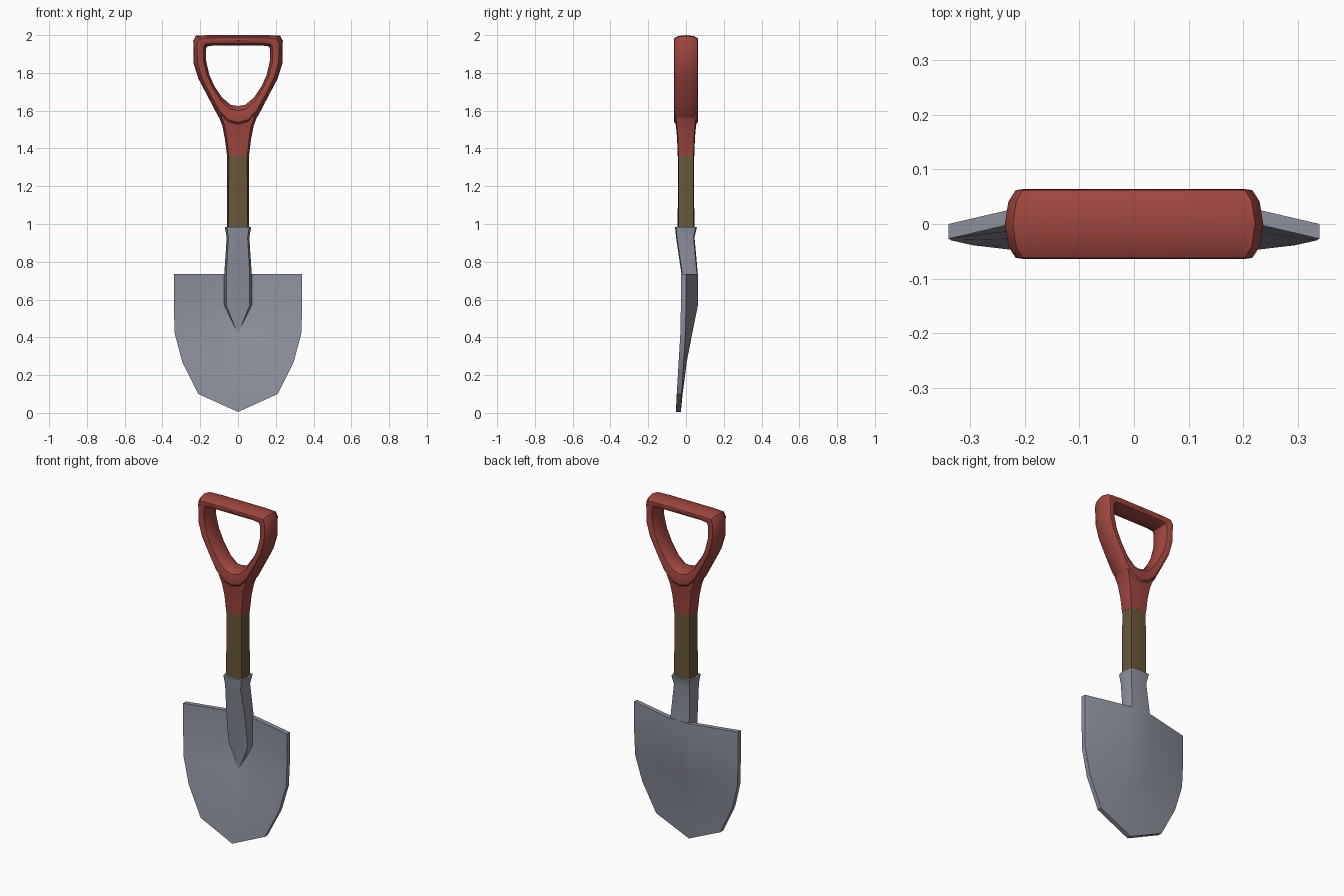
import bpy, bmesh, math

cube = bpy.data.objects.get("Cube")
if cube:
    bpy.data.objects.remove(cube)


def material(name, rgb):
    m = bpy.data.materials.new(name)
    m.use_nodes = True
    m.diffuse_color = (*rgb, 1)
    m.node_tree.nodes["Principled BSDF"].inputs["Base Color"].default_value = (*rgb, 1)
    return m


RED = material("red plastic", (0.34, 0.06, 0.05))
WOOD = material("brown wood", (0.14, 0.095, 0.042))
STEEL = material("grey steel", (0.27, 0.285, 0.34))


def finish(name, bm, mat, angle):
    bmesh.ops.recalc_face_normals(bm, faces=bm.faces)
    mesh = bpy.data.meshes.new(name)
    bm.to_mesh(mesh)
    bm.free()
    mesh.materials.append(mat)
    ob = bpy.data.objects.new(name, mesh)
    bpy.context.collection.objects.link(ob)
    bpy.ops.object.select_all(action='DESELECT')
    bpy.context.view_layer.objects.active = ob
    ob.select_set(True)
    bpy.ops.object.shade_smooth_by_angle(angle=math.radians(angle))
    return ob


def skin(bm, rings, closed):
    """Join consecutive rings of vertices with quads, capping open ends."""
    rows = [[bm.verts.new(p) for p in ring] for ring in rings]
    n = len(rows[0])
    pairs = list(zip(rows, rows[1:] + rows[:1]))
    for a, b in pairs if closed else pairs[:-1]:
        for i in range(n):
            j = (i + 1) % n
            bm.faces.new((a[i], a[j], b[j], b[i]))
    if not closed:
        bm.faces.new(rows[0])
        bm.faces.new(rows[-1])


# Boxy eight-point section shared by the shaft, handle stem and socket
SECTION = [(1, 0), (0.85, 0.9), (0, 1), (-0.85, 0.9),
           (-1, 0), (-0.85, -0.9), (0, -1), (0.85, -0.9)]


def loft(name, stations, mat, angle=35):
    """Each station is z, centre y, half width, half depth."""
    bm = bmesh.new()
    skin(bm, [[(rx * u, yc + ry * v, z) for u, v in SECTION]
              for z, yc, rx, ry in stations], False)
    return finish(name, bm, mat, angle)


# Shaft, handle stem and socket running into the blade
loft("wooden_shaft", [(0.95, 0, 0.059, 0.044), (1.36, 0, 0.057, 0.043)], WOOD)
loft("handle_stem", [(1.36, 0, 0.058, 0.044), (1.45, 0, 0.069, 0.047),
                     (1.52, 0, 0.083, 0.053), (1.575, 0, 0.104, 0.061),
                     (1.605, 0, 0.08, 0.05)], RED)
loft("socket", [(0.985, 0, 0.07, 0.058), (0.93, -0.004, 0.06, 0.049),
                (0.73, 0.02, 0.073, 0.043), (0.57, 0.03, 0.073, 0.033),
                (0.42, 0.02, 0.002, 0.012)], STEEL)

# D grip: outer x, z and inner x, z round one half, then mirrored
HALF = [(0, 1.50, 0, 1.625), (0.06, 1.52, 0.037, 1.63), (0.105, 1.57, 0.085, 1.67),
        (0.16, 1.675, 0.125, 1.73), (0.21, 1.77, 0.152, 1.79),
        (0.235, 1.85, 0.168, 1.86), (0.237, 1.97, 0.17, 1.925),
        (0.222, 1.997, 0.162, 1.94), (0.16, 2.0, 0.13, 1.945), (0, 2.0, 0, 1.945)]
mirrored = [(-a, b, -c, d) for a, b, c, d in HALF[-2:0:-1]]
# Grip section: fraction from outside to inside, fraction of depth
SIDE = [(0.1, 0.65), (0.3, 0.97), (0.5, 1), (0.8, 0.87), (1, 0.4)]
profile = [(0, 0)] + SIDE + [(t, -y) for t, y in reversed(SIDE)]
bm = bmesh.new()
skin(bm, [[(ox + (ix - ox) * t, 0.064 * y, oz + (iz - oz) * t) for t, y in profile]
          for ox, oz, ix, iz in HALF + mirrored], True)
finish("d_grip", bm, RED, 35)

# Dished blade: z, half width, back y in the middle, back y at the edge
ROWS = [(0.735, 0.34, 0.063, 0), (0.57, 0.34, 0.063, 0), (0.42, 0.335, 0.033, -0.003),
        (0.27, 0.295, 0.004, -0.012), (0.10, 0.21, -0.018, -0.022),
        (0.005, 0, -0.027, -0.027)]
THICK = 0.027
bm = bmesh.new()
grid = []
for z, w, mid, edge in ROWS:
    inner = min(0.07, w * 0.3)
    xs = [(-w, edge), (-inner, mid), (0, mid), (inner, mid), (w, edge)]
    grid.append([bm.verts.new((x, y, z)) for x, y in xs])
for a, b in zip(grid, grid[1:]):
    for i in range(4):
        bm.faces.new((a[i], a[i + 1], b[i + 1], b[i]))
bmesh.ops.remove_doubles(bm, verts=bm.verts, dist=0.0005)
back = list(bm.faces)
copy = bmesh.ops.duplicate(bm, geom=bm.verts[:] + bm.edges[:] + back)
front = [g for g in copy["geom"] if isinstance(g, bmesh.types.BMVert)]
bmesh.ops.translate(bm, verts=front, vec=(0, -THICK, 0))
bmesh.ops.bridge_loops(bm, edges=[e for e in bm.edges if e.is_boundary])
finish("blade", bm, STEEL, 35)
